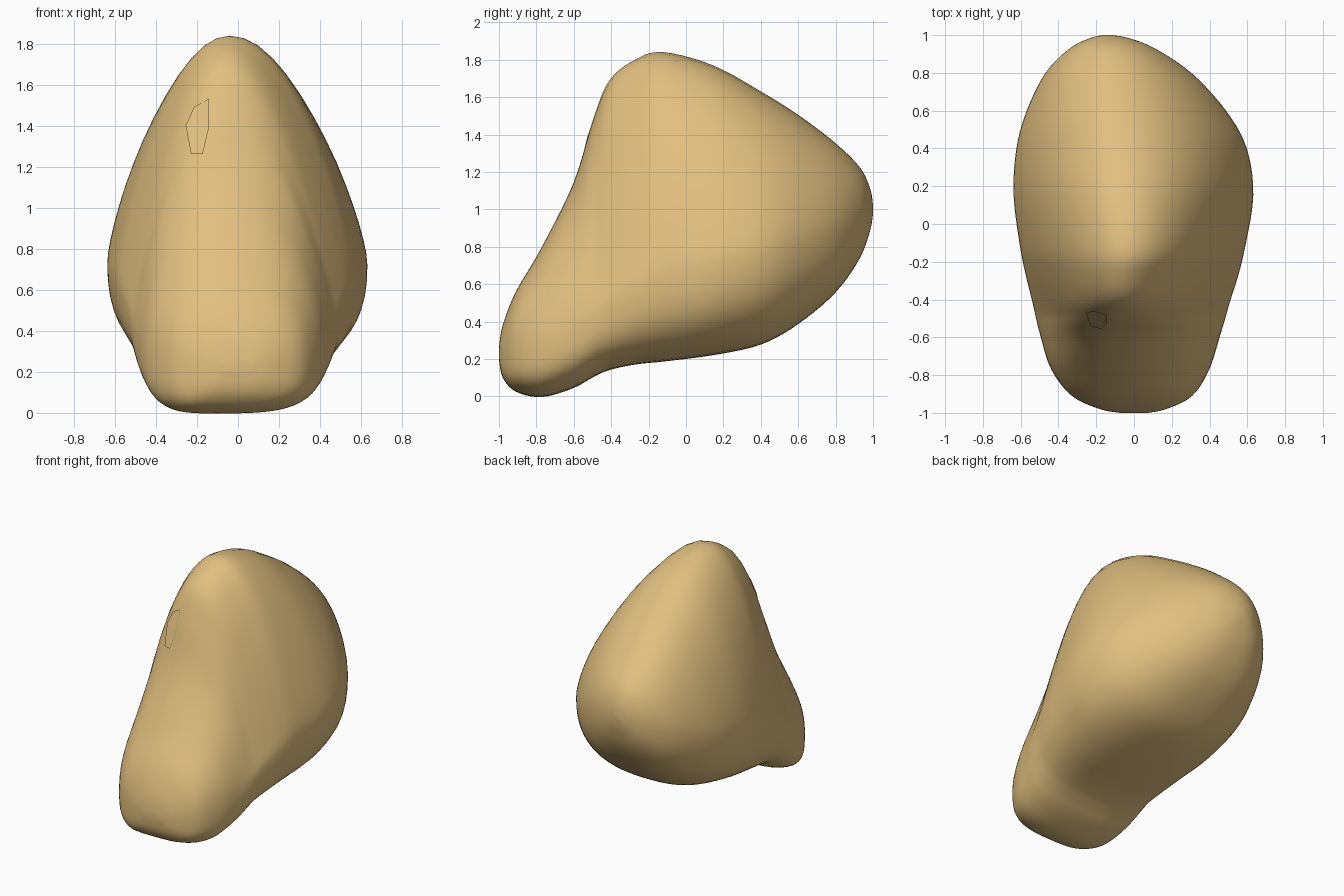
import bpy
import bmesh
from math import cos, sin, tau
from mathutils import Vector
from mathutils.bvhtree import BVHTree

SIDES = 56
STEPS = 5

cube = bpy.data.objects.get("Cube")
if cube:
    bpy.data.objects.remove(cube, do_unlink=True)

# One sandy stone colour
stone = bpy.data.materials.new("sandy_stone")
stone.use_nodes = True
colour = (0.76, 0.53, 0.215, 1)
stone.diffuse_color = colour
stone.node_tree.nodes["Principled BSDF"].inputs["Base Color"].default_value = colour

# Stations, front to back:
# depth, right edge, left edge, bottom, top, widest height, ridge x, upper power
stations = [
    (-1, -.07, .07, .2, .26, .23, 0, 2),
    (-.98, -.18, .17, .1, .38, .23, -.01, 2.1),
    (-.91, -.33, .31, .025, .56, .25, -.03, 2.2),
    (-.77, -.44, .4, -.005, .8, .28, -.06, 2),
    (-.6, -.495, .455, .045, 1.15, .38, -.07, 1.4),
    (-.5, -.52, .485, .1, 1.48, .46, -.07, 1),
    (-.41, -.54, .51, .14, 1.7, .53, -.065, .95),
    (-.27, -.575, .555, .17, 1.81, .61, -.055, 1.07),
    (-.12, -.605, .59, .185, 1.85, .68, -.04, 1.18),
    (.15, -.64, .635, .22, 1.775, .73, -.05, 1.25),
    (.4, -.625, .6, .275, 1.635, .78, -.07, 1.33),
    (.6, -.57, .49, .385, 1.51, .83, -.1, 1.45),
    (.8, -.47, .305, .555, 1.355, .89, -.12, 1.65),
    (.93, -.34, .11, .74, 1.225, .96, -.13, 1.85),
    (.985, -.23, -.03, .89, 1.11, .99, -.14, 2),
    (1, -.16, -.12, .98, 1.02, 1, -.14, 2),
]


def spline(a, b, c, d, t):
    """Smooth curve from b to c, with a and d as neighbours."""
    return b + t / 2 * (c - a + t * (2 * a - 5 * b + 4 * c - d
                                     + t * (3 * (b - c) + d - a)))


def smooth_rows(rows):
    padded = [rows[0]] + rows + [rows[-1]]
    result = []
    for group in zip(padded, padded[1:], padded[2:], padded[3:]):
        for step in range(STEPS):
            result.append([spline(*values, step / STEPS) for values in zip(*group)])
    return result + [rows[-1]]


def power(value, exponent):
    return (1 if value > 0 else -1) * abs(value) ** (2 / exponent)


def section(bm, row):
    """Ring with a sloping upper half, rounded ridge and fuller lower half."""
    y, right, left, bottom, top, wide, ridge, upper = row
    # The underside is squarer toward the foot, and leans to the right there
    lower = 2.5 + .8 * max(0, .3 - y)
    lean = .6 * max(0, -y - .4)
    keel = (left + right) / 2 - lean * (left - right) / 2
    ring = []
    for i in range(SIDES):
        c, s = cos(tau * i / SIDES), sin(tau * i / SIDES)
        if s > 0:
            centre, height, flank, rise = ridge, top - wide, max(2, upper), upper
        else:
            centre, height, flank, rise = keel, wide - bottom, lower, lower
        width = left - centre if c > 0 else centre - right
        ring.append(bm.verts.new((centre + width * power(c, flank), y,
                                  wide + height * power(s, rise))))
    return ring


def make_object(name, bm):
    mesh = bpy.data.meshes.new(name)
    bm.to_mesh(mesh)
    mesh.materials.append(stone)
    obj = bpy.data.objects.new(name, mesh)
    bpy.context.collection.objects.link(obj)
    return obj


# Boulder body: lofted rings closed at both ends
bm = bmesh.new()
rings = [section(bm, row) for row in smooth_rows(stations)]
for a, b in zip(rings, rings[1:]):
    for i in range(SIDES):
        j = (i + 1) % SIDES
        bm.faces.new((a[i], a[j], b[j], b[i]))
bm.faces.new(rings[0])
bm.faces.new(rings[-1])
# Soften the line where upper and lower halves meet
for _ in range(3):
    bmesh.ops.smooth_vert(bm, verts=bm.verts, factor=.4,
                          use_axis_x=True, use_axis_y=False, use_axis_z=True)
bmesh.ops.recalc_face_normals(bm, faces=bm.faces)
for face in bm.faces:
    face.smooth = True
surface = BVHTree.FromBMesh(bm)
make_object("boulder", bm)

# Small flat chip on the front, facing inward
outline = [(-.25, 1.4), (-.21, 1.49), (-.14, 1.53),
           (-.14, 1.39), (-.17, 1.26), (-.225, 1.26)]
bm.clear()
corners = []
for x, z in outline:
    hit, normal, _, _ = surface.ray_cast(Vector((x, -2, z)), Vector((0, 1, 0)))
    corners.append(bm.verts.new(hit + normal * .009))
chip = bm.faces.new(corners)
chip.normal_update()
if chip.normal.y < 0:
    chip.normal_flip()
make_object("front_chip", bm)
bm.free()
